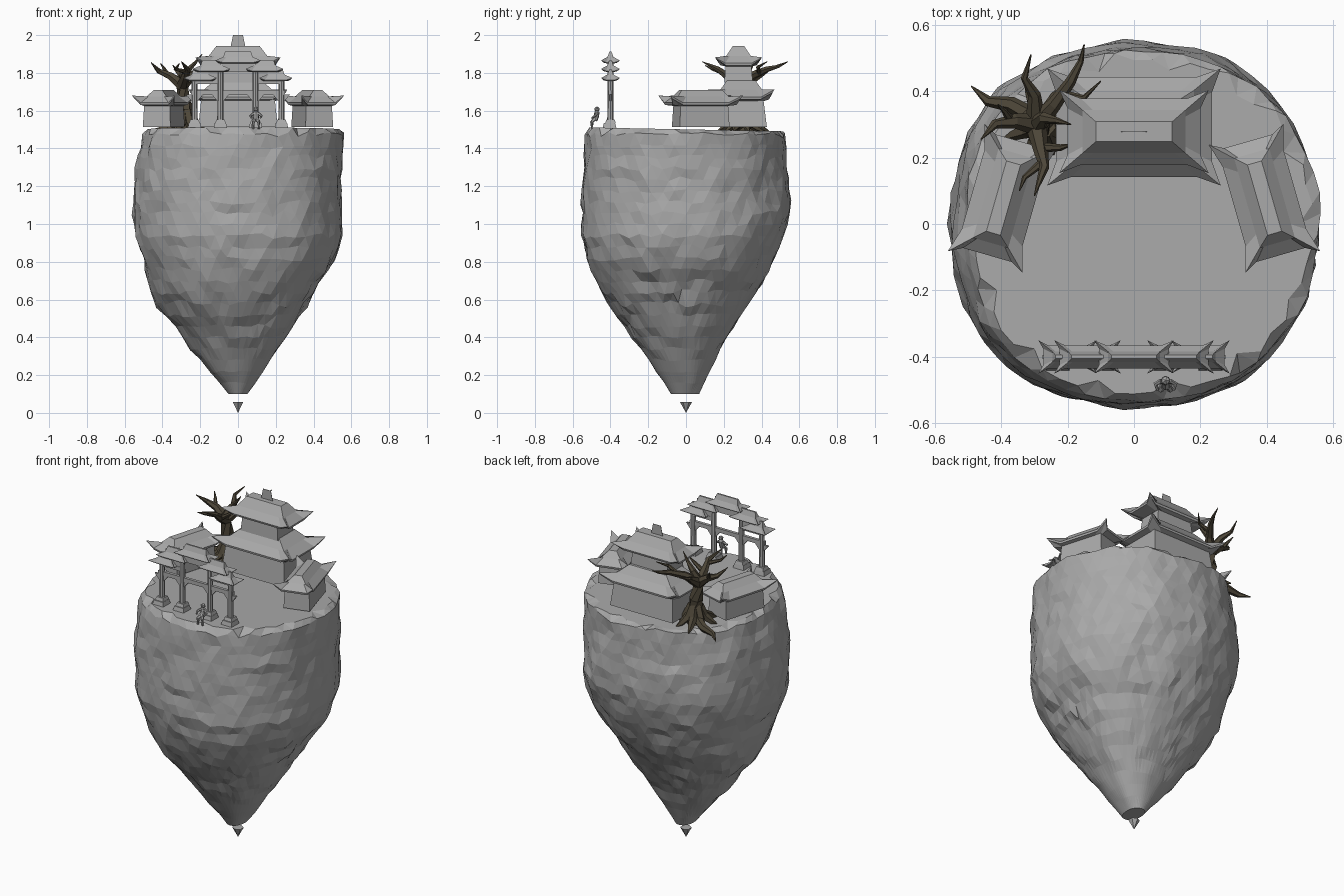
import bpy, bmesh, math
from mathutils import Vector, Matrix, noise

if "Cube" in bpy.data.objects:
    bpy.data.objects.remove(bpy.data.objects["Cube"], do_unlink=True)


def material(name, rgb):
    m = bpy.data.materials.new(name)
    m.use_nodes = True
    m.diffuse_color = (*rgb, 1)
    m.node_tree.nodes["Principled BSDF"].inputs["Base Color"].default_value = (*rgb, 1)
    return m


STONE = material("stone grey", (0.4, 0.4, 0.4))
BARK = material("dark bark", (0.075, 0.062, 0.04))
GROUND = 1.514


def finish(name, bm, mat=STONE, loc=(0, 0, 0), rot=0):
    bmesh.ops.recalc_face_normals(bm, faces=bm.faces)
    me = bpy.data.meshes.new(name)
    bm.to_mesh(me)
    bm.free()
    me.materials.append(mat)
    ob = bpy.data.objects.new(name, me)
    ob.location = loc
    ob.rotation_euler.z = rot
    bpy.context.collection.objects.link(ob)
    return ob


def loft(bm, rings):
    """Skin a stack of equal-length point rings and cap both ends."""
    loops = [[bm.verts.new(p) for p in ring] for ring in rings]
    for a, b in zip(loops, loops[1:]):
        for i in range(len(a)):
            j = (i + 1) % len(a)
            bm.faces.new((a[i], a[j], b[j], b[i]))
    bm.faces.new(loops[0])
    bm.faces.new(loops[-1])


def frustum(name, loc, low, high, z0, z1, rot=0):
    """Box whose bottom and top half sizes may differ."""
    bm = bmesh.new()
    corners = ((1, 1), (-1, 1), (-1, -1), (1, -1))
    loft(bm, [[(sx * h[0], sy * h[1], z) for sx, sy in corners]
              for h, z in ((low, z0), (high, z1))])
    return finish(name, bm, loc=(*loc, 0), rot=rot)


def tube(bm, path, sides=6):
    """Tapered branch through (x, y, z, radius) points."""
    pts = [Vector(p[:3]) for p in path]
    rings = []
    for i, p in enumerate(pts):
        d = pts[min(i + 1, len(pts) - 1)] - pts[max(i - 1, 0)]
        turn = d.to_track_quat('Z', 'Y')
        rings.append([p + turn @ Vector((math.cos(t), math.sin(t), 0)) * path[i][3]
                      for t in (math.tau * k / sides for k in range(sides))])
    loft(bm, rings)


def roof(name, loc, levels, rot=0):
    """Swept hip roof; each level is half x, half y, z, corner reach, corner lift."""
    bm = bmesh.new()
    rings = []
    for x, y, z, out, lift in levels:
        ring = []
        for sx, sy in ((1, 1), (-1, 1), (-1, -1), (1, -1)):
            trio = [(sx * x, sy * y * 0.7, z),
                    (sx * (x + out), sy * (y + out), z + lift),
                    (sx * x * 0.8, sy * y, z)]
            ring += trio if sx * sy > 0 else trio[::-1]
        rings.append(ring)
    loft(bm, rings)
    return finish(name, bm, loc=(*loc, 0), rot=rot)


# Floating rock: height, then reach to right, left, front and back
OUTLINE = [(.1, .05, .05, .08, .07), (.2, .12, .13, .145, .115), (.34, .21, .255, .24, .185),
           (.5, .32, .365, .355, .28), (.6, .38, .44, .425, .34), (.7, .435, .475, .475, .41),
           (.8, .51, .5, .525, .455), (.92, .55, .545, .55, .505), (1.05, .553, .552, .552, .545),
           (1.2, .55, .548, .55, .54), (1.38, .55, .53, .54, .53),
           (1.475, .555, .505, .535, .525)]


def reach(z, d):
    """Slightly squared outline radius at height z in direction d."""
    for a, b in zip(OUTLINE, OUTLINE[1:]):
        if z <= b[0] + 1e-6:
            break
    t = (z - a[0]) / (b[0] - a[0])
    right, left, front, back = (p + (q - p) * t for p, q in zip(a[1:], b[1:]))
    rx = right if d.x > 0 else left
    ry = back if d.y > 0 else front
    return (abs(d.x / rx) ** 2.2 + abs(d.y / ry) ** 2.2) ** (-1 / 2.2)


SEG, ROWS = 56, 24
bm = bmesh.new()
rings = []
for k in range(ROWS):
    z = .1 + 1.375 * k / (ROWS - 1)
    ring = []
    for i in range(SEG):
        a = math.tau * (i + 0.5 * (k % 2)) / SEG
        d = Vector((math.cos(a), math.sin(a), 0))
        r = reach(z, d)
        p = Vector((d.x * r, d.y * r, z))
        rough = 0.012 * noise.noise(p * 4) + 0.016 * noise.noise(p * 11)
        p += d * rough * min(1, r / 0.4)
        if k:
            p.z += min(0.02, 0.03 * noise.noise(p * 13 + Vector((8, 4, 1)))) * min(1, r / 0.4)
        ring.append(p)
    rings.append(ring)
# Chipped rim around a plateau that dips slightly to the back
rim = []
for i in range(SEG):
    a = math.tau * i / SEG
    d = Vector((math.cos(a), math.sin(a), 0))
    r = reach(1.475, d) * (0.955 + 0.06 * noise.noise(Vector((i * 1.37, 5, 2)))
                           - 0.06 * (i % 4 == 0))
    rim.append((r * d.x, r * d.y, 1.501 - 0.02 * r * d.y))
rings.append(rim)
loft(bm, rings)
bmesh.ops.triangulate(bm, faces=[f for f in bm.faces if len(f.verts) == 4])
finish("floating_rock", bm)

# Small detached point below the rock
bm = bmesh.new()
bmesh.ops.create_cone(bm, cap_ends=True, segments=6, radius1=0, radius2=.032, depth=.058)
finish("rock_tip", bm, loc=(0, 0, .029))

# Main hall with two stacked roofs
frustum("hall_lower_wall", (0, .285), (.21, .143), (.195, .125), GROUND, 1.66)
roof("hall_lower_roof", (0, .292), [
    (.19, .12, 1.65, 0, 0), (.232, .148, 1.66, .018, .035), (.235, .15, 1.672, .026, .04),
    (.18, .11, 1.712, 0, 0), (.125, .075, 1.76, 0, 0)])
frustum("hall_upper_wall", (0, .278), (.125, .075), (.115, .068), 1.75, 1.845)
roof("hall_upper_roof", (0, .278), [
    (.12, .07, 1.835, 0, 0), (.198, .096, 1.84, .016, .03), (.2, .1, 1.852, .025, .03),
    (.155, .065, 1.89, 0, 0), (.115, .03, 1.942, 0, 0)])
frustum("hall_ridge_ornament", (0, .278), (.04, .001), (.026, .001), 1.935, 2.0)

# Two side pavilions, mirrored and turned toward the court
for side, s in (("left", 1), ("right", -1)):
    spot, turn = (s * .393, .078), s * math.radians(16)
    frustum(side + "_pavilion_wall", spot, (.076, .137), (.07, .13), GROUND, 1.64, turn)
    roof(side + "_pavilion_roof", spot, [
        (.07, .13, 1.625, 0, 0), (.093, .175, 1.63, .016, .035), (.095, .178, 1.642, .022, .038),
        (.055, .14, 1.675, 0, 0), (.022, .11, 1.71, 0, 0)], turn)

# Ceremonial gate: pillars, beams, brackets and stepped roofs
GATE_Y = -.4
for n, (x, top) in enumerate(((-.23, 1.77), (-.093, 1.86), (.093, 1.86), (.23, 1.77))):
    frustum(f"gate_base_{n}", (x, GATE_Y - .005), (.037, .037), (.03, .03), 1.505, 1.534)
    frustum(f"gate_plinth_{n}", (x, GATE_Y), (.028, .028), (.022, .022), 1.534, 1.552)
    bm = bmesh.new()
    bmesh.ops.create_cone(bm, cap_ends=True, segments=8, radius1=.017, radius2=.015,
                          depth=top - 1.55)
    finish(f"gate_pillar_{n}", bm, loc=(x, GATE_Y, (top + 1.55) / 2))
    frustum(f"gate_bracket_{n}", (x, GATE_Y), (.016, .006), (.045, .006), 1.65, 1.685)


def gate_roof(name, x, half, z):
    roof(name, (x, GATE_Y), [
        (half - .03, .015, z, 0, 0), (half - .017, .033, z + .002, .013, .01),
        (half - .015, .035, z + .006, .015, .01), (half - .042, .016, z + .034, 0, 0),
        (half - .052, .005, z + .064, 0, 0)])


frustum("gate_lower_beam", (0, GATE_Y), (.25, .009), (.25, .009), 1.683, 1.707)
frustum("gate_top_beam", (0, GATE_Y), (.095, .009), (.095, .009), 1.805, 1.855)
gate_roof("gate_centre_roof", 0, .12, 1.85)
for side, s in (("left", 1), ("right", -1)):
    frustum(side + "_gate_beam", (s * .165, GATE_Y), (.075, .009), (.075, .009), 1.74, 1.765)
    frustum(side + "_gate_panel", (s * .14, GATE_Y), (.05, .007), (.05, .007), 1.765, 1.815)
    gate_roof(side + "_gate_step_roof", s * .14, .1, 1.805)
    gate_roof(side + "_gate_wing_roof", s * .2, .088, 1.757)

# Bare twisted tree: leaning trunk and forked branches
bm = bmesh.new()
CROWN = (-.295, .3, 1.735, .033)
BRANCHES = [
    [(-.275, .3, 1.49, .062), (-.272, .295, 1.55, .047), (-.285, .31, 1.64, .039), CROWN],
    [CROWN, (-.36, .31, 1.785, .022), (-.42, .3, 1.81, .014), (-.46, .255, 1.855, .002)],
    [(-.37, .31, 1.785, .014), (-.39, .34, 1.82, .009), (-.41, .36, 1.85, .002)],
    [CROWN, (-.28, .22, 1.78, .022), (-.27, .17, 1.82, .015), (-.3, .085, 1.86, .002)],
    [(-.27, .19, 1.805, .014), (-.33, .14, 1.82, .008), (-.345, .1, 1.84, .002)],
    [(-.28, .23, 1.77, .016), (-.22, .23, 1.81, .01), (-.185, .24, 1.845, .002)],
    [CROWN, (-.24, .36, 1.79, .022), (-.19, .43, 1.82, .016), (-.16, .49, 1.835, .009),
     (-.15, .54, 1.86, .002)],
    [(-.22, .39, 1.8, .015), (-.15, .38, 1.83, .009), (-.1, .43, 1.86, .002)],
    [CROWN, (-.3, .39, 1.79, .019), (-.33, .44, 1.82, .011), (-.31, .51, 1.85, .002)],
    [CROWN, (-.27, .32, 1.81, .018), (-.23, .31, 1.85, .01), (-.19, .3, 1.9, .002)],
]
for path in BRANCHES:
    tube(bm, path)
# Spreading roots, one hanging over the edge
for k in range(8):
    a = math.tau * k / 8 + .35
    length = .1 + .025 * (k % 3)
    c, s = math.cos(a), math.sin(a)
    tube(bm, [(-.275 + c * r, .3 + s * r, z, w) for r, z, w in
              ((.02, 1.6, .024), (.05, 1.535, .025), (length * .75, 1.505, .016),
               (length, 1.49, .003))], 5)
tube(bm, [(-.3, .32, 1.53, .028), (-.37, .36, 1.505, .024), (-.44, .37, 1.49, .016),
          (-.49, .415, 1.475, .002)])
finish("bare_tree", bm, BARK)

# Little traveller standing before the gate
bm = bmesh.new()
for s in (1, -1):
    tube(bm, [(s * .016, -.022, 1.503, .007), (s * .014, -.024, 1.54, .009),
              (s * .006, -.008, 1.556, .01)])
    tube(bm, [(s * .012, .002, 1.586, .008), (s * .03, -.006, 1.572, .007),
              (s * .024, -.024, 1.562, .005)])
tube(bm, [(0, -.01, 1.55, .016), (0, 0, 1.57, .014), (0, .004, 1.592, .014),
          (0, .004, 1.6, .005)], 8)
bmesh.ops.create_icosphere(bm, subdivisions=1, radius=.015,
                           matrix=Matrix.Translation((0, .004, 1.608)))
finish("traveller", bm, loc=(.095, -.475, 0))
